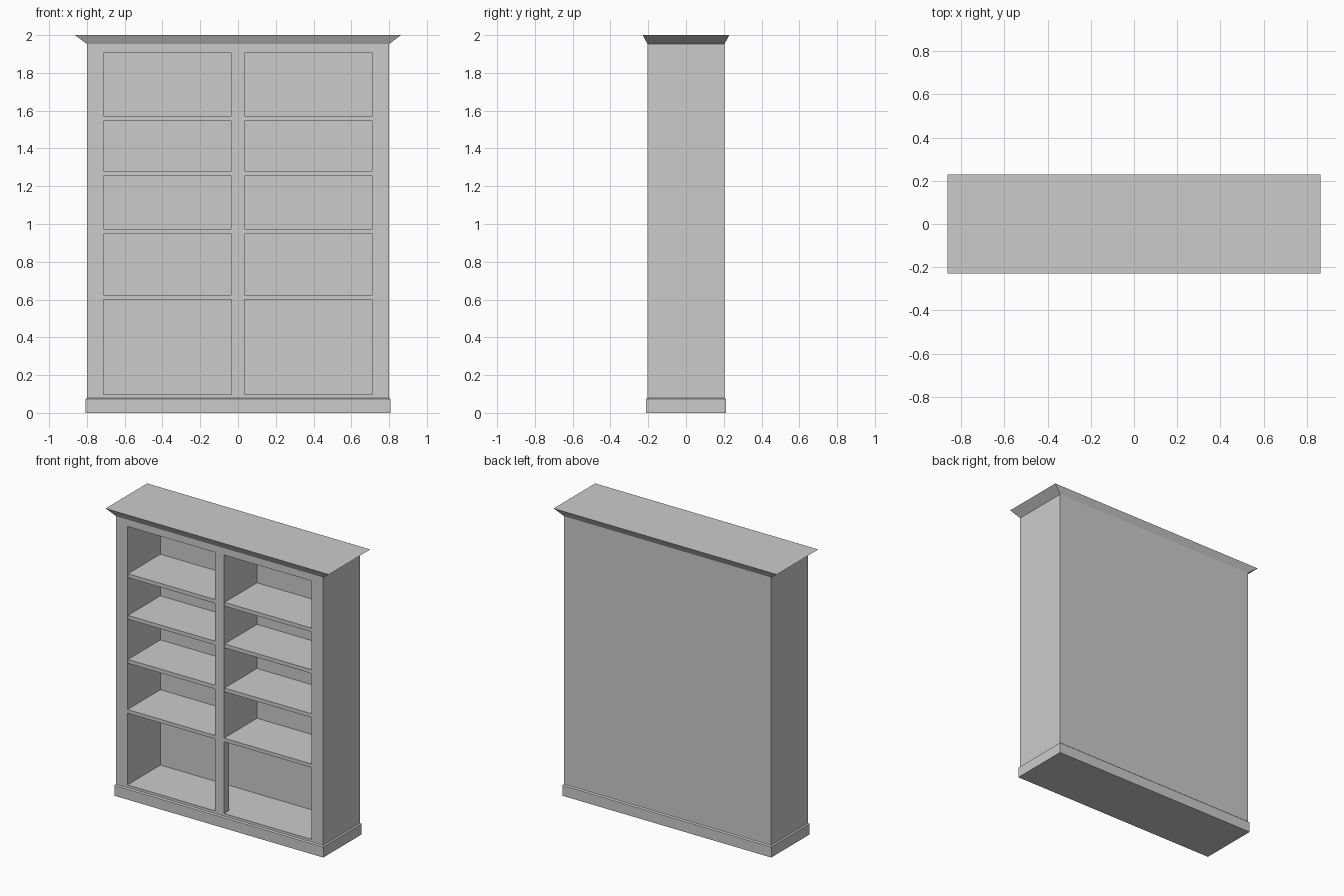
import bpy
import bmesh

if "Cube" in bpy.data.objects:
    bpy.data.objects.remove(bpy.data.objects["Cube"])

HX, HY = 0.80, 0.204          # carcass half width and half depth
OX0, OX1 = 0.035, 0.712       # inner and outer edge of each opening
Z0, Z1 = 0.098, 1.905         # floor and ceiling of the interior
MID0, MID1 = 0.60, 0.625      # fixed middle shelf
BACK = 0.16                   # front of the back panel


def finish(name, bm):
    bmesh.ops.recalc_face_normals(bm, faces=bm.faces)
    mesh = bpy.data.meshes.new(name)
    bm.to_mesh(mesh)
    bm.free()
    ob = bpy.data.objects.new(name, mesh)
    bpy.context.collection.objects.link(ob)
    return ob


def box(name, x, y, z, mirror=False):
    bm = bmesh.new()
    bmesh.ops.create_cube(bm, size=1)
    for v in bm.verts:
        for i, (a, b) in enumerate((x, y, z)):
            v.co[i] = a if v.co[i] < 0 else b
    ob = finish(name, bm)
    if mirror:
        ob.modifiers.new("Mirror", 'MIRROR').use_mirror_merge = False
    return ob


def moulding(name, profile):
    """Stack of rectangles (half x, half y, z) joined into a closed solid."""
    bm = bmesh.new()
    rings = [[bm.verts.new((sx * x, sy * y, z))
              for sx, sy in ((-1, -1), (1, -1), (1, 1), (-1, 1))]
             for x, y, z in profile]
    for a, b in zip(rings, rings[1:]):
        for i in range(4):
            j = (i + 1) % 4
            bm.faces.new((a[i], a[j], b[j], b[i]))
    bm.faces.new(rings[0])
    bm.faces.new(rings[-1])
    return finish(name, bm)


# Plinth with a small chamfer, and flared cornice
moulding("plinth", [(0.808, 0.212, 0), (0.808, 0.212, 0.073), (HX, HY, 0.08)])
moulding("cornice", [(HX, HY, 1.953), (0.863, 0.229, 2.0)])

# Carcass
box("side_wall", (OX1, HX), (-HY, HY), (0.08, 1.953), mirror=True)
box("floor_panel", (-OX1, OX1), (-HY, HY), (0.08, Z0))
box("top_panel", (-OX1, OX1), (-HY, HY), (Z1, 1.953))
box("back_panel", (-OX1, OX1), (BACK, HY), (Z0, Z1))

# Full-depth divider above, shallow front stile below
box("upper_divider", (-OX0, OX0), (-HY, BACK), (MID1, Z1))
box("middle_shelf", (-OX1, OX1), (-HY, BACK), (MID0, MID1))
box("lower_stile", (-OX0, OX0), (-HY, -HY + 0.055), (Z0, MID0))

# Pairs of adjustable shelves
for n, z in enumerate((0.946, 1.254, 1.545), 1):
    box(f"shelf_{n}", (OX0, OX1), (-HY + 0.006, BACK), (z, z + 0.027), mirror=True)
